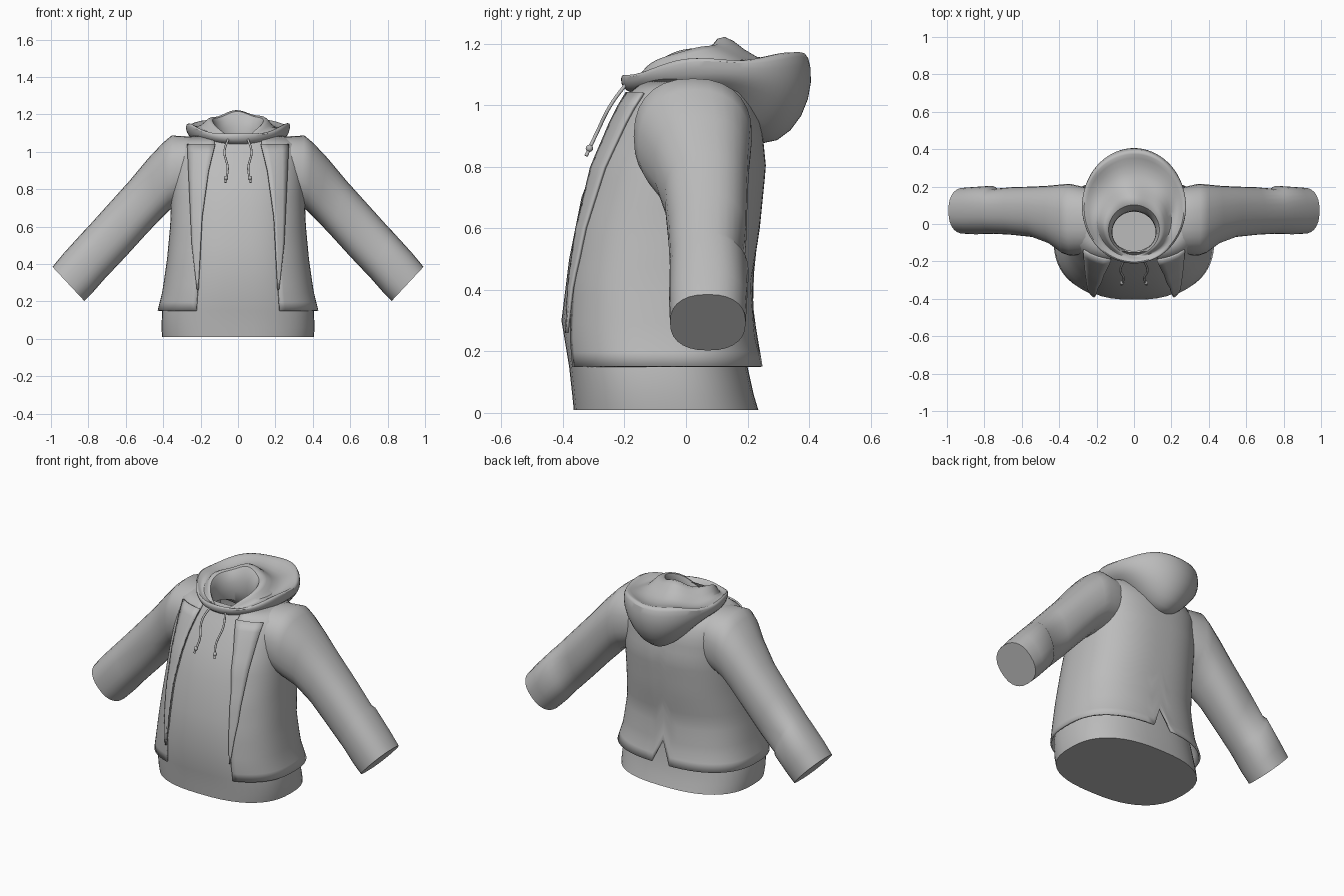
import bpy, bmesh
from math import sin, cos, pi, asin

cube = bpy.data.objects.get("Cube")
if cube:
    bpy.data.objects.remove(cube)

grey = bpy.data.materials.new("cloth_grey")
grey.use_nodes = True
grey.diffuse_color = (0.5, 0.5, 0.5, 1)
grey.node_tree.nodes["Principled BSDF"].inputs["Base Color"].default_value = grey.diffuse_color

N = 2.5  # squareness of the torso outline


def loft(name, rings, closed=True, cap_start=False, cap_end=False, loop=False,
         thick=0, subdiv=0, angle=0.9):
    """Skin a list of equally long point rings."""
    bm = bmesh.new()
    rows = [[bm.verts.new(p) for p in r] for r in rings]
    n = len(rows[0])
    pairs = list(zip(rows, rows[1:])) + ([(rows[-1], rows[0])] if loop else [])
    for a, b in pairs:
        for j in range(n if closed else n - 1):
            k = (j + 1) % n
            bm.faces.new((a[j], a[k], b[k], b[j]))
    if cap_start:
        bm.faces.new(rows[0])
    if cap_end:
        bm.faces.new(rows[-1])
    bmesh.ops.recalc_face_normals(bm, faces=bm.faces)
    mesh = bpy.data.meshes.new(name)
    bm.to_mesh(mesh)
    bm.free()
    ob = bpy.data.objects.new(name, mesh)
    bpy.context.collection.objects.link(ob)
    mesh.materials.append(grey)
    if thick:
        m = ob.modifiers.new("thickness", "SOLIDIFY")
        m.thickness, m.offset = thick, 0
    if subdiv:
        ob.modifiers.new("smooth", "SUBSURF").levels = subdiv
        ob.modifiers["smooth"].render_levels = subdiv
    bpy.ops.object.select_all(action="DESELECT")
    ob.select_set(True)
    bpy.context.view_layer.objects.active = ob
    bpy.ops.object.shade_smooth_by_angle(angle=angle)
    return ob


def lerp_table(table, z):
    """Linear lookup of a row (z, values...)."""
    if z <= table[0][0]:
        return table[0][1:]
    for a, b in zip(table, table[1:]):
        if z <= b[0]:
            t = (z - a[0]) / (b[0] - a[0])
            return [u + (v - u) * t for u, v in zip(a[1:], b[1:])]
    return table[-1][1:]


def spow(v, e):
    return abs(v) ** e * (1 if v >= 0 else -1)


def outline(sec, a, z):
    """Point of a torso section; angle 0 is the middle of the back."""
    hw, yf, yb = sec
    return (hw * spow(sin(a), 2 / N), (yf + yb) / 2 + (yb - yf) / 2 * spow(cos(a), 2 / N), z)


# Sections: height, half width, front y, back y
SHIRT = [(0.01, .405, -.365, .235), (.06, .41, -.37, .22), (.15, .405, -.38, .2),
         (.3, .37, -.405, .19), (.5, .345, -.38, .19), (.7, .335, -.34, .22),
         (.87, .33, -.275, .23), (1, .31, -.2, .2), (1.05, .25, -.17, .16), (1.09, .17, -.15, .1)]
JACKET = [(.15, .425, -.392, .245), (.25, .4, -.402, .22), (.42, .375, -.395, .207),
          (.6, .358, -.37, .235), (.8, .35, -.313, .255), (.95, .345, -.24, .24),
          (1.02, .335, -.2, .21), (1.06, .32, -.17, .18), (1.09, .21, -.13, .13)]
EDGE = [(.15, .222), (.26, .215), (.65, .195), (.9, .16), (1.04, .125)]
LAPEL = [(.26, .218), (.5, .245), (1.04, .27)]

# Pullover body, closed underneath and open at the neck
loft("pullover_body", [[outline(s[1:], 2 * pi * j / 48, s[0]) for j in range(48)]
                       for s in SHIRT], cap_start=True)

# Open jacket body, with a small vent at the middle of the back hem
COLS, ROWS = 64, 20
rows = []
for i in range(ROWS + 1):
    row = []
    for j in range(COLS + 1):
        hem = .285 if j == COLS // 2 else .15
        z = hem + (1.085 - hem) * i / ROWS
        sec = lerp_table(JACKET, z)
        end = pi - asin(min(1, lerp_table(EDGE, z)[0] / sec[0]) ** (N / 2))
        row.append(outline(sec, end * (2 * j / COLS - 1), z))
    rows.append(row)
loft("jacket_body", rows, closed=False, thick=.01)


def front_y(x, z):
    hw, yf, yb = lerp_table(JACKET, z)
    return (yf + yb) / 2 - (yb - yf) / 2 * max(0, 1 - (x / hw) ** N) ** (1 / N)


# Sleeve: top x, top z, bottom x, bottom z, front y, back y
SLEEVE = [(.22, 1.08, .25, .74, -.16, .19), (.355, 1.087, .33, .71, -.17, .215),
          (.40, 1.05, .37, .685, -.155, .212), (.48, .965, .42, .635, -.105, .205),
          (.58, .845, .5, .55, -.07, .2), (.7, .712, .6, .44, -.058, .197),
          (.81, .59, .69, .345, -.052, .188), (.825, .575, .705, .33, -.054, .204),
          (.93, .46, .775, .25, -.055, .198), (.992, .385, .822, .203, -.052, .194)]

for side, label in ((1, "left"), (-1, "right")):
    # Folded lapel lying on the jacket edge
    strip = []
    for i in range(17):
        z = .26 + .78 * i / 16
        inner, outer = lerp_table(EDGE, z)[0] - .003, lerp_table(LAPEL, z)[0]
        xs = [inner + (outer - inner) * t / 4 for t in range(5)]
        strip.append([(side * x, front_y(x, z) - .014, z) for x in xs])
    loft(label + "_lapel", strip, closed=False, thick=.01)

    # Sleeve with a flat end and a soft cuff fold
    rings = []
    for tx, tz, bx, bz, yf, yb in SLEEVE:
        ring = []
        for j in range(28):
            a = 2 * pi * j / 28
            u, v = (1 + spow(cos(a), .85)) / 2, spow(sin(a), .85)
            ring.append((side * (bx + (tx - bx) * u), (yf + yb) / 2 + (yb - yf) / 2 * v,
                         bz + (tz - bz) * u))
        rings.append(ring)
    loft(label + "_sleeve", rings, cap_start=True, cap_end=True)

    # Drawstring with a knot and a frayed tip
    curve = bpy.data.curves.new(label + "_drawstring", "CURVE")
    curve.dimensions, curve.bevel_depth, curve.bevel_resolution = "3D", .006, 2
    curve.use_fill_caps = True
    spline = curve.splines.new("BEZIER")
    path = [(.05, -.19, 1.075), (.072, -.245, 1), (.055, -.29, .91), (.068, -.325, .835)]
    spline.bezier_points.add(len(path) - 1)
    for p, (x, y, z) in zip(spline.bezier_points, path):
        p.co = (side * x, y, z)
        p.handle_left_type = p.handle_right_type = "AUTO"
    cord = bpy.data.objects.new(label + "_drawstring", curve)
    bpy.context.collection.objects.link(cord)
    curve.materials.append(grey)
    bpy.ops.mesh.primitive_uv_sphere_add(segments=12, ring_count=8, radius=.012,
                                         location=(side * .064, -.314, .86))
    knot = bpy.context.object
    knot.name = label + "_drawstring_knot"
    knot.data.materials.append(grey)
    bpy.ops.object.shade_smooth()

# Hood: half width, front y, back y, then heights at front, side and back
HOOD = [(.115, -.15, .06, 1.0, 1.0, 1.0), (.115, -.155, .065, 1.045, 1.11, 1.15),
        (.135, -.165, .10, 1.065, 1.18, 1.225), (.165, -.175, .15, 1.07, 1.175, 1.215),
        (.20, -.18, .23, 1.075, 1.125, 1.14), (.245, -.19, .33, 1.085, 1.135, 1.15),
        (.27, -.205, .38, 1.095, 1.155, 1.178), (.283, -.215, .40, 1.085, 1.145, 1.17),
        (.275, -.21, .415, 1.055, 1.10, 1.08), (.255, -.18, .385, 1.04, 1.075, .96),
        (.215, -.16, .30, 1.035, 1.05, .87), (.16, -.14, .20, 1.03, 1.03, .87)]
rings = []
for i, (hw, yf, yb, zf, zs, zb) in enumerate(HOOD):
    ring = []
    for j in range(36):
        a = 2 * pi * j / 36
        c = cos(a)
        z = zs + ((zb if c > 0 else zf) - zs) * c * c
        ripple = .008 * sin(5 * a + i * .8) * (2 <= i <= 7)
        ring.append((hw * sin(a), (yf + yb) / 2 + (yb - yf) / 2 * c, z + ripple))
    rings.append(ring)
loft("hood", rings, loop=True, subdiv=1, angle=1.2)
